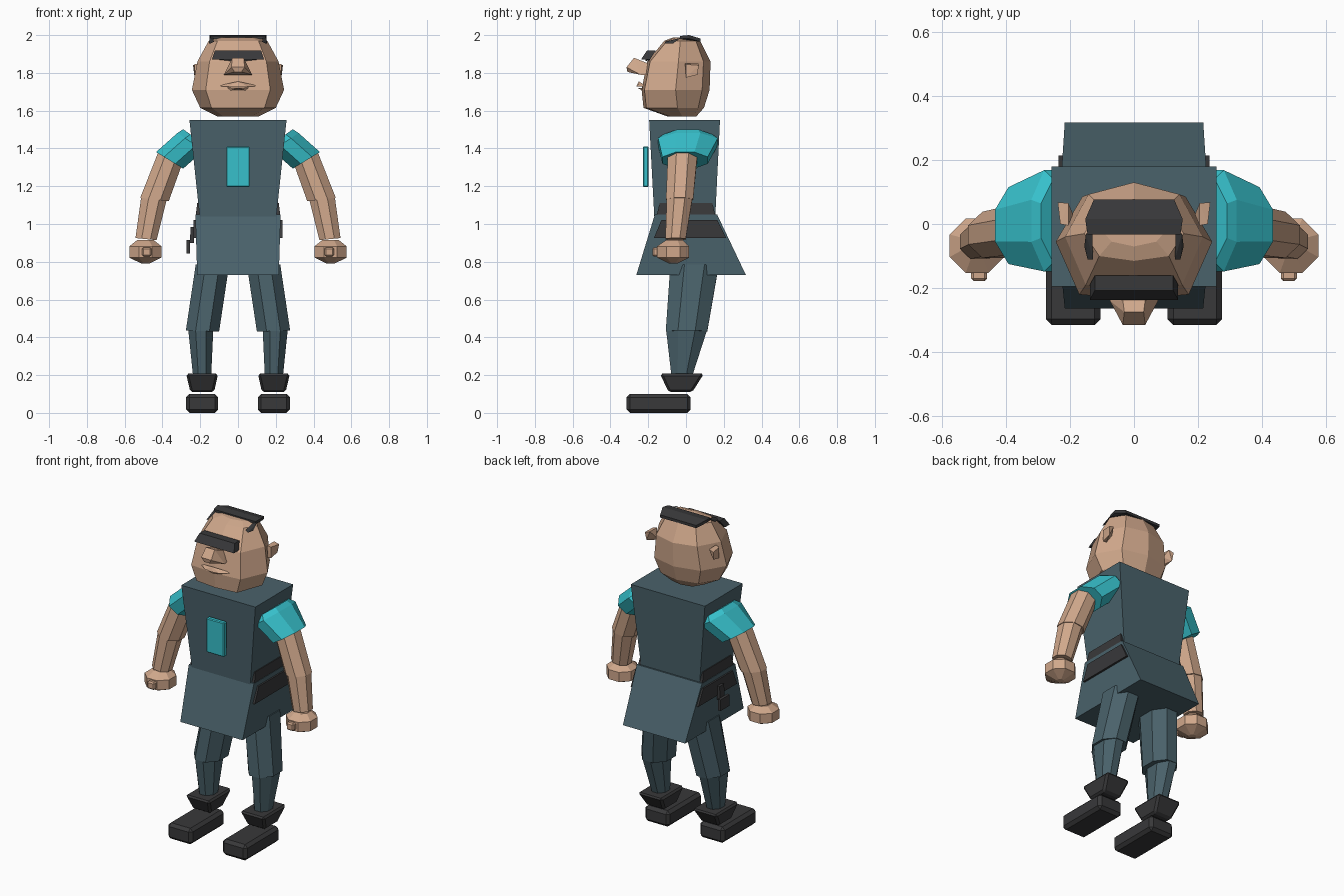
import bpy, bmesh, math
from mathutils import Vector


def colour(name, rgb):
    m = bpy.data.materials.new(name)
    m.diffuse_color = (*rgb, 1)
    return m


SLATE = colour("slate_cloth", (0.068, 0.122, 0.146))
CYAN = colour("cyan_cloth", (0.038, 0.53, 0.60))
SKIN = colour("skin", (0.63, 0.39, 0.26))
DARK = colour("charcoal", (0.040, 0.040, 0.042))


def finish(name, bm, mat):
    bmesh.ops.recalc_face_normals(bm, faces=bm.faces)
    me = bpy.data.meshes.new(name)
    bm.to_mesh(me)
    bm.free()
    me.materials.append(mat)
    ob = bpy.data.objects.new(name, me)
    bpy.context.collection.objects.link(ob)
    return ob


def loft(name, rings, mat):
    """Skin a list of equal-length rings and cap both ends."""
    bm = bmesh.new()
    vs = [[bm.verts.new(p) for p in r] for r in rings]
    n = len(rings[0])
    for a, b in zip(vs, vs[1:]):
        for i in range(n):
            j = (i + 1) % n
            bm.faces.new((a[i], a[j], b[j], b[i]))
    bm.faces.new(vs[0])
    bm.faces.new(vs[-1])
    return finish(name, bm, mat)


def hull(name, pts, mat):
    """Convex solid around a few points."""
    bm = bmesh.new()
    for p in pts:
        bm.verts.new(p)
    res = bmesh.ops.convex_hull(bm, input=bm.verts)
    loose = [v for v in bm.verts if not v.link_faces]
    bmesh.ops.delete(bm, geom=loose, context='VERTS')
    return finish(name, bm, mat)


def rect(x0, x1, y0, y1, z):
    return [(x0, y0, z), (x1, y0, z), (x1, y1, z), (x0, y1, z)]


def block(name, low, high, mat, bevel=0):
    """Tapered box between two rectangles (x0, x1, y0, y1, z)."""
    ob = loft(name, [rect(*low), rect(*high)], mat)
    if bevel:
        b = ob.modifiers.new("bevel", 'BEVEL')
        b.width = bevel
        b.segments = 1
    return ob


def ring(s, x, y, z, rx, ry, tilt=0.0, n=8):
    """Oval ring mirrored by s; tilt raises its outer side (radians)."""
    k = 1 / math.cos(math.pi / n)
    pts = []
    for i in range(n):
        a = 2 * math.pi * (i + 0.5) / n
        u = math.cos(a) * rx * k
        pts.append((s * (x + u * math.cos(tilt)), y + math.sin(a) * ry * k,
                    z + u * math.sin(tilt)))
    return pts


def span(s, a, b):
    return (a, b) if s > 0 else (-b, -a)


# Torso, skirt and chest badge
block("torso", (-0.203, 0.203, -0.168, 0.155, 1.04),
      (-0.257, 0.257, -0.195, 0.18, 1.55), SLATE)
block("tunic_skirt", (-0.216, 0.216, -0.263, 0.317, 0.73),
      (-0.226, 0.226, -0.165, 0.165, 1.05), SLATE)
block("chest_badge", (-0.062, 0.062, -0.228, -0.198, 1.195),
      (-0.062, 0.062, -0.228, -0.198, 1.41), CYAN, 0.005)

# Head: rings of half width, back y, front y and widest y
head = []
for z, w, back, front, mid in ((1.57, 0.11, 0.055, -0.10, -0.02),
                               (1.615, 0.20, 0.095, -0.225, -0.045),
                               (1.71, 0.244, 0.125, -0.235, -0.055),
                               (1.86, 0.215, 0.130, -0.205, -0.04),
                               (1.97, 0.155, 0.075, -0.115, -0.03),
                               (1.987, 0.10, 0.05, -0.07, -0.02)):
    half = [(w, mid), (w * 0.66, mid + (back - mid) * 0.78)]
    head.append([(w * 0.70, front + 0.015, z), (half[0][0], half[0][1], z),
                 (half[1][0], half[1][1], z), (0, back, z),
                 (-half[1][0], half[1][1], z), (-half[0][0], half[0][1], z),
                 (-w * 0.70, front + 0.015, z), (0, front, z)])
loft("head", head, SKIN)

# Face and hair
hull("nose", [(x * s, y, z) for s in (-1, 1) for x, y, z in
              ((0.03, -0.275, 1.88), (0.035, -0.315, 1.83), (0.018, -0.31, 1.805),
               (0.075, -0.24, 1.79), (0.04, -0.20, 1.85), (0.07, -0.20, 1.79))], SKIN)
hull("upper_lip", [(0, -0.25, 1.755), (-0.115, -0.21, 1.73), (0.115, -0.21, 1.73),
                   (0, -0.263, 1.728), (0.05, -0.255, 1.728), (-0.05, -0.255, 1.728)], SKIN)
hull("lower_lip", [(-0.08, -0.215, 1.722), (0.08, -0.215, 1.722), (0, -0.258, 1.72),
                   (0.05, -0.225, 1.705), (-0.05, -0.225, 1.705)], SKIN)
block("brow", (-0.138, 0.138, -0.237, -0.19, 1.872),
      (-0.122, 0.122, -0.207, -0.16, 1.918), DARK)
hull("hair", [(x * s, y, z) for s in (-1, 1) for x, y, z in
              ((0.145, -0.033, 1.98), (0.145, -0.033, 1.995), (0.152, 0.015, 1.982),
               (0.152, 0.015, 2.0), (0.125, 0.077, 1.965), (0.125, 0.077, 1.982))], DARK)

for s, side in ((-1, "left"), (1, "right")):
    # Ears and temple hair
    hull(side + "_ear", [(s * x, y, z) for x, y, z in
                         ((0.205, -0.005, 1.85), (0.205, 0.065, 1.85), (0.23, 0.0, 1.845),
                          (0.238, 0.068, 1.84), (0.205, 0.0, 1.775), (0.228, 0.0, 1.775),
                          (0.232, 0.06, 1.79), (0.19, 0.03, 1.81))], SKIN)
    hull(side + "_temple_hair", [(s * x, y, z) for x, y, z in
                                 ((0.13, -0.03, 1.985), (0.15, -0.03, 1.985),
                                  (0.155, -0.07, 1.955), (0.128, -0.11, 1.965),
                                  (0.145, -0.11, 1.955))], DARK)
    hull(side + "_eye_slit", [(s * x, y, z) for x, y, z in
                              ((0.03, -0.215, 1.862), (0.03, -0.215, 1.869),
                               (0.12, -0.20, 1.872), (0.12, -0.20, 1.878),
                               (0.07, -0.19, 1.868))], DARK)

    # Arm: flared sleeve, upper arm, forearm, hand, thumb
    loft(side + "_sleeve", [ring(s, 0.225, 0.01, 1.455, 0.08, 0.13, 0.62),
                            ring(s, 0.252, 0.01, 1.435, 0.083, 0.158, 0.6),
                            ring(s, 0.362, -0.005, 1.337, 0.084, 0.12, 0.55)], CYAN)
    loft(side + "_upper_arm", [ring(s, 0.355, -0.018, 1.36, 0.07, 0.078, 0.35),
                               ring(s, 0.442, -0.034, 1.13, 0.076, 0.072, 0.12)], SKIN)
    loft(side + "_forearm", [ring(s, 0.445, -0.034, 1.135, 0.068, 0.068, 0.1),
                             ring(s, 0.487, -0.055, 0.92, 0.056, 0.054, 0.1)], SKIN)
    loft(side + "_hand", [ring(s, 0.49, -0.068, 0.79, 0.02, 0.02),
                          ring(s, 0.49, -0.068, 0.822, 0.085, 0.085),
                          ring(s, 0.49, -0.068, 0.882, 0.085, 0.085),
                          ring(s, 0.49, -0.062, 0.914, 0.045, 0.045)], SKIN)
    a, b = span(s, 0.458, 0.508)
    block(side + "_thumb", (a, b, -0.178, -0.12, 0.828),
          (a, b, -0.178, -0.12, 0.876), SKIN, 0.008)

    # Leg: thigh, shin, boot cuff, shoe
    loft(side + "_thigh", [ring(s, 0.136, 0.045, 0.78, 0.088, 0.128, 0.06),
                           ring(s, 0.188, 0.003, 0.433, 0.088, 0.11, 0.03)], SLATE)
    loft(side + "_shin", [ring(s, 0.197, 0.003, 0.437, 0.066, 0.108),
                          ring(s, 0.190, -0.022, 0.195, 0.048, 0.055)], SLATE)
    a, b = span(s, 0.105, 0.275)
    c, d = span(s, 0.127, 0.252)
    block(side + "_boot_cuff", (c, d, -0.092, 0.033, 0.11),
          (a, b, -0.138, 0.095, 0.208), DARK, 0.012)
    block(side + "_shoe", (a, b, -0.315, 0.025, 0.0),
          (a, b, -0.315, 0.025, 0.1), DARK, 0.018)

    # Belt plates on the hips
    a, b = span(s, 0.19, 0.224)
    c, d = span(s, 0.19, 0.216)
    block(side + "_upper_belt_plate", (a, b, -0.155, 0.155, 1.045),
          (c, d, -0.14, 0.14, 1.11), DARK)
    a, b = span(s, 0.205, 0.235)
    block(side + "_lower_belt_plate", (a, b, -0.17, 0.213, 0.925),
          (a, b, -0.13, 0.165, 1.022), DARK)

# Holster hanging on one hip
block("holster_strap", (-0.256, -0.234, -0.02, 0.025, 0.90),
      (-0.25, -0.234, -0.02, 0.025, 0.985), DARK)
block("holster_pouch", (-0.272, -0.254, -0.045, 0.045, 0.845),
      (-0.272, -0.254, -0.045, 0.045, 0.915), DARK)
